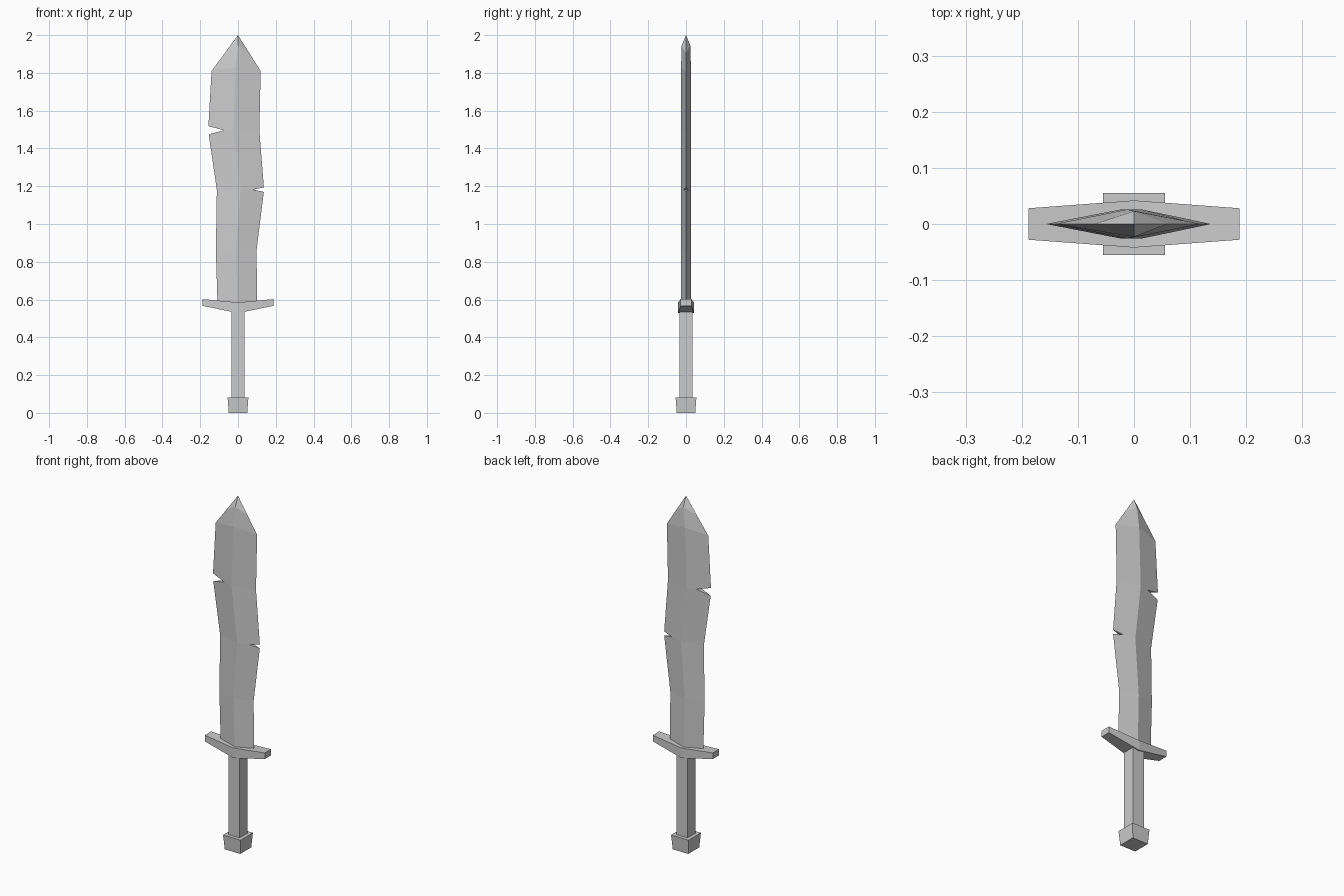
import bpy, bmesh

if "Cube" in bpy.data.objects:
    bpy.data.objects.remove(bpy.data.objects["Cube"])


def make(name, verts, faces):
    mesh = bpy.data.meshes.new(name)
    mesh.from_pydata(verts, [], faces)
    bm = bmesh.new()
    bm.from_mesh(mesh)
    bmesh.ops.recalc_face_normals(bm, faces=bm.faces[:])
    bm.to_mesh(mesh)
    bm.free()
    obj = bpy.data.objects.new(name, mesh)
    bpy.context.collection.objects.link(obj)
    return obj


def loft(name, rings, tip=None):
    """Skin a stack of equal-sized rings, closed by a cap or a point."""
    n = len(rings[0])
    verts = [v for r in rings for v in r]
    faces = [list(range(n))]
    for k in range(len(rings) - 1):
        for i in range(n):
            j = (i + 1) % n
            faces.append((k * n + i, k * n + j, (k + 1) * n + j, (k + 1) * n + i))
    base = (len(rings) - 1) * n
    if tip:
        verts.append(tip)
        faces += [(base + i, base + (i + 1) % n, len(verts) - 1) for i in range(n)]
    else:
        faces.append([base + i for i in range(n)])
    return make(name, verts, faces)


def square(h, z):
    return [(-h, -h, z), (h, -h, z), (h, h, z), (-h, h, z)]


# Blade: wavy diamond section, left edge / right edge / height
rows = [(-0.108, 0.102, 0.56), (-0.117, 0.098, 0.86), (-0.112, 0.138, 1.18),
        (-0.158, 0.113, 1.495), (-0.14, 0.12, 1.81)]
T = 0.026
rings = []
for left, right, z in rows:
    mid = (left + right) / 2
    rings.append([(left, 0, z), (mid, -T, z), (right, 0, z), (mid, T, z)])
# the ridge runs on almost to the point, leaving bevelled tip edges
rings[-1] = [rings[-1][0], (-0.012, -T, 1.83), rings[-1][2], (-0.012, T, 1.83)]
left, right = rings[-1][0], rings[-1][2]
rings.append([(-0.07, 0, 1.905), (0, -0.023, 1.945), (0.06, 0, 1.905), (0, 0.023, 1.945)])
blade = loft("blade", rings, tip=(0, 0, 2.0))

# Nicks in both edges, cut with wedges: inner x, outer x, height, half opening
for i, (xi, xo, z, h) in enumerate([(-0.075, -0.20, 1.496, 0.034),
                                    (0.08, 0.18, 1.182, 0.021)]):
    tri = [(xi, z), (xo, z - h), (xo, z + h)]
    cutter = loft(f"nick_cutter_{i}", [[(x, y, zz) for x, zz in tri] for y in (-0.1, 0.1)])
    cutter.hide_render = True
    cutter.hide_set(True)
    mod = blade.modifiers.new("nick", 'BOOLEAN')
    mod.operation = 'DIFFERENCE'
    mod.solver = 'EXACT'
    mod.object = cutter

# Guard: thicker in the middle, arms swept up: x, half depth, bottom, top
guard = [(-0.188, 0.028, 0.567, 0.602), (0, 0.042, 0.528, 0.585), (0.188, 0.028, 0.567, 0.602)]
loft("guard", [[(x, -d, b), (x, d, b), (x, d, t), (x, -d, t)] for x, d, b, t in guard])

# Grip and flared pommel
loft("grip", [square(0.035, 0.06), square(0.035, 0.55)])
loft("pommel", [square(0.049, 0.0), square(0.055, 0.082)])
